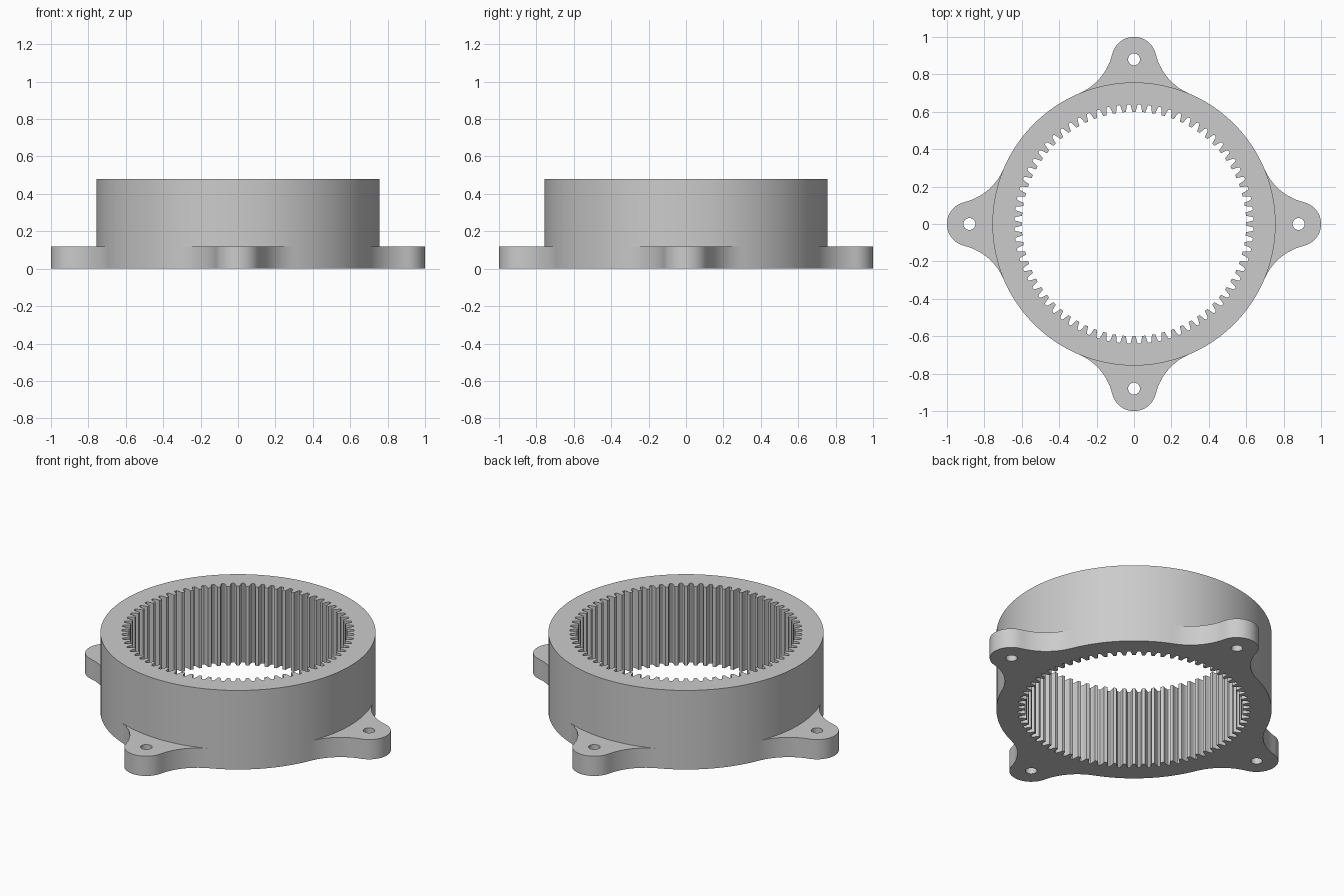
import bpy, bmesh
from math import sin, cos, pi, radians, sqrt, atan2, hypot

if "Cube" in bpy.data.objects:
    bpy.data.objects.remove(bpy.data.objects["Cube"])

RING_R, RING_H, FLANGE_H = 0.757, 0.48, 0.12
LUG_X, LUG_R, HOLE_R = 0.88, 0.12, 0.032
SPREAD = radians(23)          # half angle where the lug fillet meets the ring
TEETH = 72
STEPS = 24


def arc(cx, cy, r, a0, a1, n):
    return [(cx + r * cos(a0 + (a1 - a0) * i / n),
             cy + r * sin(a0 + (a1 - a0) * i / n)) for i in range(n + 1)]


def turn(points, a):
    return [(x * cos(a) - y * sin(a), x * sin(a) + y * cos(a)) for x, y in points]


# Fillet circle tangent to both the ring and the lug end
c = LUG_X * cos(SPREAD)
fillet_r = (RING_R ** 2 + LUG_X ** 2 - 2 * c * RING_R - LUG_R ** 2) / (2 * (LUG_R - RING_R + c))
fx, fy = (RING_R + fillet_r) * cos(SPREAD), (RING_R + fillet_r) * sin(SPREAD)
lug_a = atan2(fy, fx - LUG_X)
upper = arc(fx, fy, fillet_r, lug_a - pi, SPREAD - pi, 14)
lower = [(x, -y) for x, y in reversed(upper)]
lug_outline = lower + arc(LUG_X, 0, LUG_R, -lug_a, lug_a, 20)[1:-1] + upper

lug_base = arc(0, 0, RING_R, -SPREAD, SPREAD, STEPS)
gap_arc = arc(0, 0, RING_R, SPREAD, pi / 2 - SPREAD, STEPS)
hole = arc(LUG_X, 0, HOLE_R, 0, 2 * pi, 24)

# Tooth profile: fraction of the pitch, radius
tooth = [(-.17, .6), (.17, .6), (.25, .62), (.32, .634), (.4, .64),
         (.6, .64), (.68, .634), (.75, .62)]
bore = []
for i in range(TEETH):
    for f, r in tooth:
        a = (i + f) * 2 * pi / TEETH
        bore.append((r * cos(a), r * sin(a)))
bore.append(bore[0])

bm = bmesh.new()
cache = {}


def vert(p, z):
    key = (round(p[0], 5), round(p[1], 5), z)
    if key not in cache:
        cache[key] = bm.verts.new((p[0], p[1], z))
    return cache[key]


def wall(path, z0, z1):
    for p, q in zip(path, path[1:]):
        bm.faces.new((vert(p, z0), vert(q, z0), vert(q, z1), vert(p, z1)))


def cap(paths, z, up):
    edges = []
    for path in paths:
        for p, q in zip(path, path[1:]):
            pair = (vert(p, z), vert(q, z))
            edges.append(bm.edges.get(pair) or bm.edges.new(pair))
    bmesh.ops.triangle_fill(bm, use_beauty=True, use_dissolve=False,
                            edges=edges, normal=(0, 0, up))


# Ring, lugs and bolt holes, one quarter at a time
bottom, top = [bore], [bore]
wall(bore, 0, RING_H)
for k in range(4):
    outline, base, gap, bolt = (turn(p, k * pi / 2) for p in (lug_outline, lug_base, gap_arc, hole))
    wall(outline, 0, FLANGE_H)
    wall(gap, 0, FLANGE_H)
    wall(bolt, 0, FLANGE_H)
    wall(base, FLANGE_H, RING_H)
    wall(gap, FLANGE_H, RING_H)
    cap([outline, base, bolt], FLANGE_H, 1)
    bottom += [outline, gap, bolt]
    top += [base, gap]
cap(bottom, 0, -1)
cap(top, RING_H, 1)
bmesh.ops.recalc_face_normals(bm, faces=bm.faces[:])

mesh = bpy.data.meshes.new("ring_gear_housing")
bm.to_mesh(mesh)
bm.free()
gear = bpy.data.objects.new("ring_gear_housing", mesh)
bpy.context.collection.objects.link(gear)

# Plain grey metal
grey = bpy.data.materials.new("light_grey")
grey.use_nodes = True
colour = (0.6, 0.6, 0.6, 1)
grey.diffuse_color = colour
grey.node_tree.nodes["Principled BSDF"].inputs["Base Color"].default_value = colour
mesh.materials.append(grey)

bpy.ops.object.select_all(action='DESELECT')
gear.select_set(True)
bpy.context.view_layer.objects.active = gear
bpy.ops.object.shade_smooth_by_angle(angle=radians(30))
